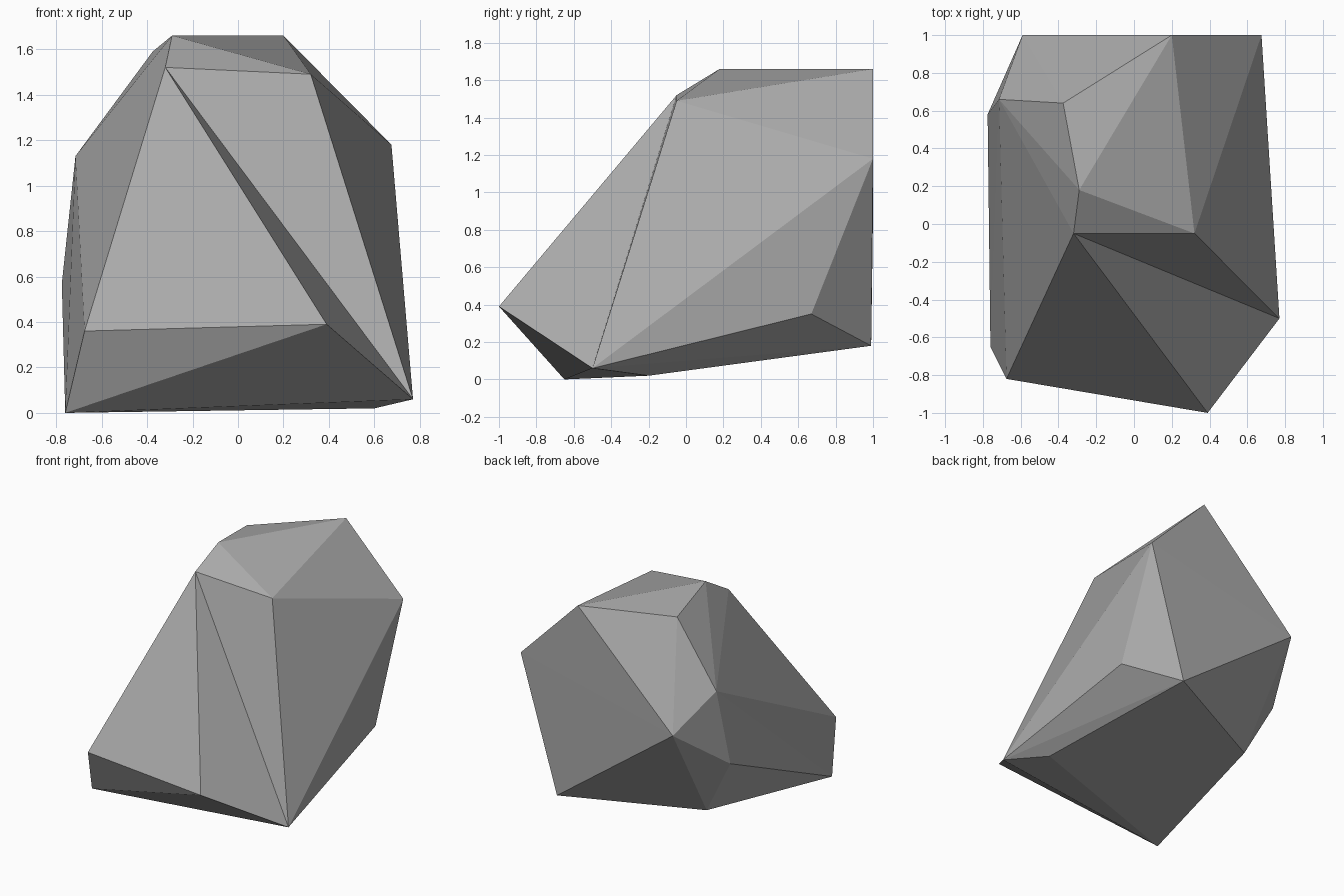
import bpy
import bmesh

cube = bpy.data.objects.get("Cube")
if cube:
    bpy.data.objects.remove(cube, do_unlink=True)

# Corner points of the boulder
corners = {
    "crown_front_left": (-0.32, -0.05, 1.52),
    "crown_front_right": (0.32, -0.05, 1.49),
    "crown_peak": (-0.29, 0.18, 1.66),
    "crown_back": (0.20, 1.0, 1.66),
    "crown_side": (-0.375, 0.64, 1.59),
    "shoulder_left": (-0.715, 0.66, 1.13),
    "shoulder_right": (0.675, 1.0, 1.18),
    "foot_right": (0.77, -0.5, 0.06),
    "foot_front": (0.39, -1.0, 0.39),
    "foot_left": (-0.675, -0.82, 0.36),
    "base_left": (-0.76, -0.65, 0.0),
    "base_right": (0.60, -0.2, 0.02),
    "flank_right": (0.675, 0.67, 0.35),
    "base_back": (0.38, 0.99, 0.18),
    "flank_left": (-0.775, 0.58, 0.57),
    "flank_back": (-0.59, 1.0, 0.89),
    "belly": (-0.55, 0.54, 0.145),
}

# Stone grey
grey = bpy.data.materials.new("stone_grey")
grey.use_nodes = True
colour = (0.40, 0.40, 0.40, 1.0)
grey.diffuse_color = colour
for node in grey.node_tree.nodes:
    if node.type == 'BSDF_PRINCIPLED':
        node.inputs["Base Color"].default_value = colour

# Faceted shell around the corners
bm = bmesh.new()
vert = {name: bm.verts.new(co) for name, co in corners.items()}
bmesh.ops.convex_hull(bm, input=list(bm.verts))

# Shallow front crease: turn the ridge between foot and crown into a valley
left, right = vert["crown_front_left"], vert["crown_front_right"]
foot, toe = vert["foot_front"], vert["foot_right"]
ridge = bm.edges.get((foot, right))
if ridge:
    bmesh.ops.delete(bm, geom=[ridge], context='EDGES')
    bm.faces.new((left, foot, toe))
    bm.faces.new((left, toe, right))
bmesh.ops.recalc_face_normals(bm, faces=bm.faces)

mesh = bpy.data.meshes.new("boulder")
bm.to_mesh(mesh)
bm.free()
mesh.materials.append(grey)
boulder = bpy.data.objects.new("boulder", mesh)
bpy.context.collection.objects.link(boulder)
